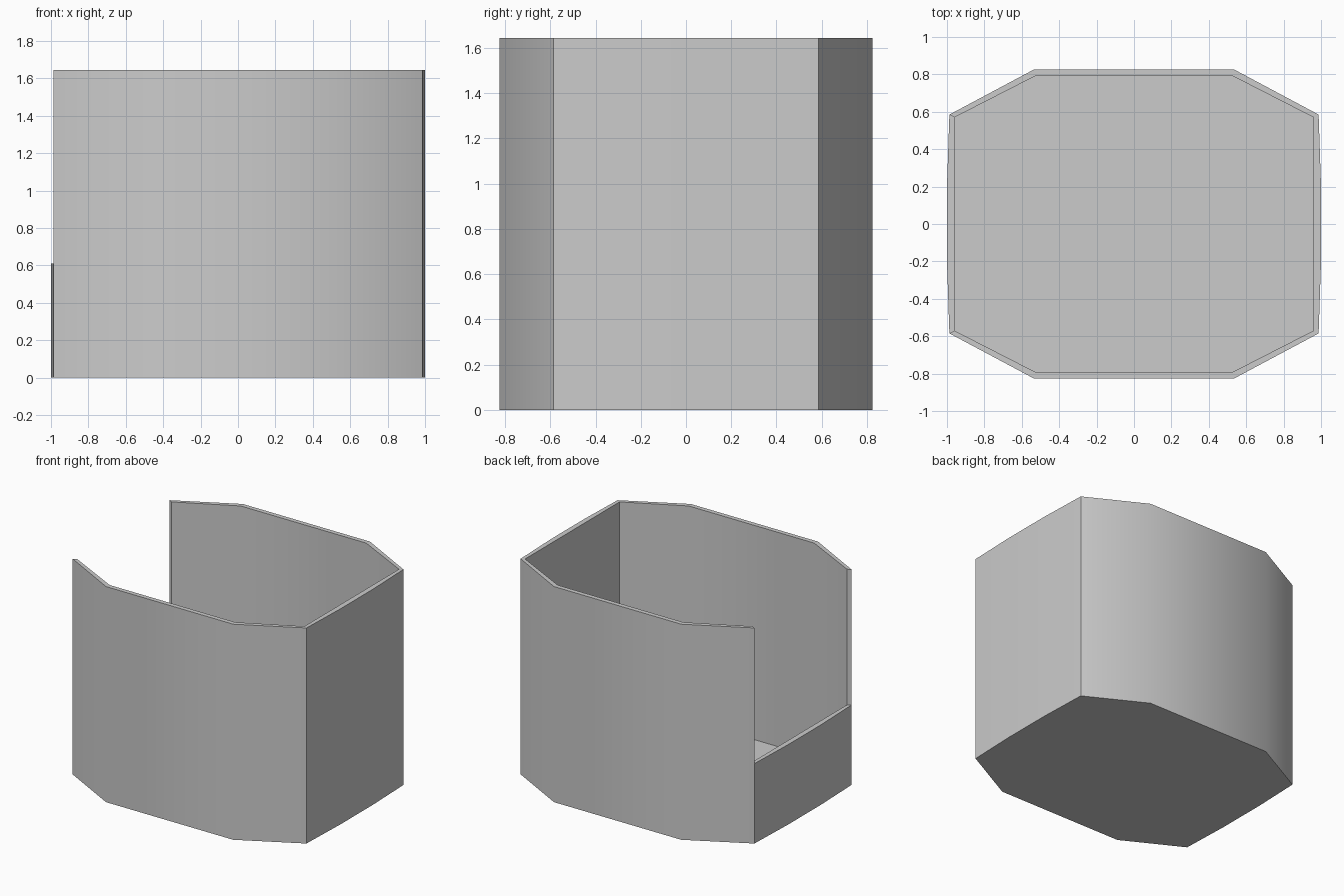
import bpy
import bmesh

if "Cube" in bpy.data.objects:
    bpy.data.objects.remove(bpy.data.objects["Cube"])

HEIGHT, LIP, FLOOR = 1.645, 0.61, 0.01

# One quarter of the plan, from +x round to +y: outer and inner outline
outer_q = [(1.0, 0.2), (0.987, 0.585), (0.537, 0.825)]
inner_q = [(0.96, 0.2), (0.96, 0.57), (0.53, 0.79)]


def full_ring(q):
    """Mirror a quarter outline into a closed anticlockwise ring."""
    half = q + [(-x, y) for x, y in reversed(q)]
    return half + [(-x, -y) for x, y in half]


outer, inner = full_ring(outer_q), full_ring(inner_q)
n = len(outer)
bm = bmesh.new()


def ring(points, z):
    return [bm.verts.new((x, y, z)) for x, y in points]


o_low, o_mid, o_top = (ring(outer, z) for z in (0, LIP, HEIGHT))
i_low, i_mid, i_top = (ring(inner, z) for z in (FLOOR, LIP, HEIGHT))

# Underside and inside floor
bm.faces.new(list(reversed(o_low)))
bm.faces.new(i_low)

# Walls, with the left (-x) side kept low as an opening
opening = [i for i in range(n)
           if outer[i][0] < -0.9 and outer[(i + 1) % n][0] < -0.9]
for i in range(n):
    j = (i + 1) % n
    bm.faces.new((o_low[i], o_low[j], o_mid[j], o_mid[i]))
    bm.faces.new((i_low[j], i_low[i], i_mid[i], i_mid[j]))
    if i in opening:
        bm.faces.new((o_mid[i], o_mid[j], i_mid[j], i_mid[i]))
    else:
        bm.faces.new((o_mid[i], o_mid[j], o_top[j], o_top[i]))
        bm.faces.new((i_mid[j], i_mid[i], i_top[i], i_top[j]))
        bm.faces.new((o_top[i], o_top[j], i_top[j], i_top[i]))

# Upright wall ends beside the opening
for k in (opening[0], (opening[-1] + 1) % n):
    bm.faces.new((o_mid[k], i_mid[k], i_top[k], o_top[k]))

# Drop ring vertices unused above the opening
bmesh.ops.delete(bm, geom=[v for v in bm.verts if not v.link_faces],
                 context='VERTS')
bmesh.ops.recalc_face_normals(bm, faces=bm.faces[:])

mesh = bpy.data.meshes.new("open_fronted_bin")
bm.to_mesh(mesh)
bm.free()
bin_obj = bpy.data.objects.new("open_fronted_bin", mesh)
bpy.context.collection.objects.link(bin_obj)

# Smooth shading across the gentle bends, crisp at the corners
bpy.context.view_layer.objects.active = bin_obj
bin_obj.select_set(True)
bpy.ops.object.shade_smooth_by_angle(angle=0.52)
